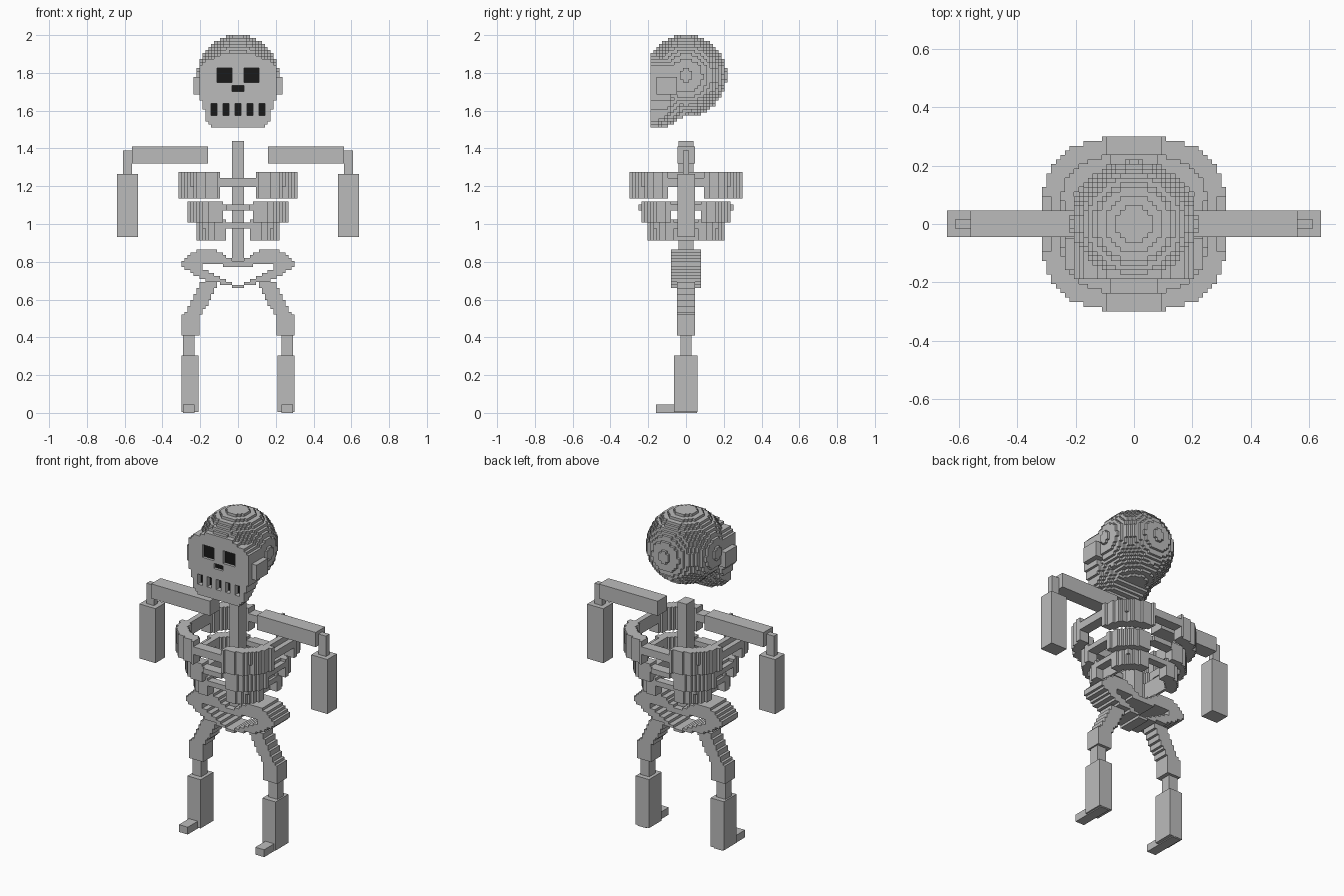
import bpy, bmesh, math
from mathutils import Vector

cube = bpy.data.objects.get("Cube")
if cube:
    bpy.data.objects.remove(cube, do_unlink=True)

V = 2 / 127  # edge of one small block


def material(name, value):
    m = bpy.data.materials.new(name)
    m.use_nodes = True
    colour = (value, value, value, 1)
    m.diffuse_color = colour
    m.node_tree.nodes["Principled BSDF"].inputs["Base Color"].default_value = colour
    return m


BONE = material("bone grey", 0.5)
DARK = material("socket black", 0.01)


def finish(name, bm):
    mesh = bpy.data.meshes.new(name)
    bm.to_mesh(mesh)
    bm.free()
    mesh.materials.append(BONE)
    mesh.materials.append(DARK)
    ob = bpy.data.objects.new(name, mesh)
    bpy.context.scene.collection.objects.link(ob)
    return ob


def box(name, x, y, z):
    """Box from three (low, high) ranges."""
    bm = bmesh.new()
    bmesh.ops.create_cube(bm, size=1)
    for v in bm.verts:
        for i, (lo, hi) in enumerate((x, y, z)):
            v.co[i] = lo if v.co[i] < 0 else hi
    return finish(name, bm)


def blocks(name, x, y, z, inside, paint=None):
    """Stepped solid: every block whose centre passes the test, outer faces only."""
    spans = [range(math.floor(lo / V), math.ceil(hi / V)) for lo, hi in (x, y, z)]
    cells = {(i, j, k) for i in spans[0] for j in spans[1] for k in spans[2]
             if inside((i + .5) * V, (j + .5) * V, (k + .5) * V)}
    bm = bmesh.new()
    corners = {}

    def vert(p):
        if p not in corners:
            corners[p] = bm.verts.new(Vector(p) * V)
        return corners[p]

    for c in cells:
        for axis in range(3):
            for side in (0, 1):
                n = list(c)
                n[axis] += 2 * side - 1
                if tuple(n) in cells:
                    continue
                a, b = (axis + 1) % 3, (axis + 2) % 3
                ring = []
                for da, db in ((0, 0), (1, 0), (1, 1), (0, 1)):
                    p = list(c)
                    p[axis] += side
                    p[a] += da
                    p[b] += db
                    ring.append(vert(tuple(p)))
                f = bm.faces.new(ring if side else ring[::-1])
                if paint and axis == 1 and not side:
                    m = f.calc_center_median()
                    f.material_index = int(paint(m.x, m.y, m.z))
    bmesh.ops.dissolve_limit(bm, angle_limit=0.01, verts=bm.verts, edges=bm.edges,
                             delimit={'MATERIAL'})
    return finish(name, bm)


def interp(points, t):
    """Piecewise linear value through (t, value) points."""
    for (t0, v0), (t1, v1) in zip(points, points[1:]):
        if t <= t1:
            return v0 + (v1 - v0) * max(0, (t - t0) / (t1 - t0))
    return points[-1][1]


# Skull: ball cranium, flat face, tapered jaw, cheek wings
FACE = -12 * V


def hole_depth(x, z):
    """Depth in blocks of the socket at this place on the face."""
    u, w = abs(x) / V, z / V
    if 2 < u < 7 and 111 < w < 116:
        return 1
    if u < 2 and 108 < w < 110:
        return 1
    if 100 < w < 104 and u < 9 and (u % 4 < 1 or u % 4 > 3):
        return 2
    return 0


def skull(x, y, z):
    if y < FACE + hole_depth(x, z) * V:
        return False
    u = abs(x)
    if x * x + y * y + (z - 1.785) ** 2 < 0.0465:
        return True
    if 1.68 < z < 1.78 and u < .236 and -.16 < y < -.04:
        return True
    if 1.66 < z < 1.91 - 1.6 * x * x:
        return u < .205 and y < -.08
    if z <= 1.66:
        half = interp([(1.51, .13), (1.53, .15), (1.56, .175), (1.66, .19)], z)
        back = interp([(1.51, -.11), (1.57, -.01), (1.66, .06)], z)
        return u < half and y < back - max(0, u - .1) * 1.5
    return False


def socket(x, y, z):
    return y > FACE + V / 2 and y < FACE + 3 * V and hole_depth(x, z) > 0


blocks("skull", (-.25, .25), (-.2, .23), (1.512, 2), skull, socket)

# Spine
box("spine", (-2 * V, 2 * V), (-.04, .04), (.78, 1.44))


# Ribs: three squarish hoops with deeper blocks at the diagonals
def rib(name, rx, ry, low, high):
    def inside(x, y, z):
        def radius(a, b):
            return abs(x / a) ** 3 + abs(y / b) ** 3
        if radius(rx, ry) > 1 or radius(rx - .06, ry - .06) < 1:
            return False
        u, w = abs(x) / rx, abs(y) / ry
        bottom, top = low + .055, high
        if .28 < u < .75 or .3 < w < .75:
            bottom = low
        if u < .28:
            top = high - .02
        if u > .9 and w < .3:
            top, bottom = high - .02, low + .06
        return bottom < z < top
    blocks(name, (-rx, rx), (-ry, ry), (low, high), inside)


rib("upper_rib", .315, .295, 1.14, 1.27)
rib("middle_rib", .27, .245, 1.01, 1.125)
rib("lower_rib", .225, .212, .92, 1.025)

# Pelvis: heart shaped hoop, extruded front to back
OUT_TOP = [(0, .80), (.05, .815), (.12, .87), (.19, .87), (.27, .83), (.295, .79)]
OUT_LOW = [(0, .66), (.05, .675), (.17, .70), (.25, .74), (.295, .78)]
IN_TOP = [(0, .765), (.06, .765), (.11, .795), (.17, .795), (.195, .775)]
IN_LOW = [(0, .675), (.04, .69), (.12, .73), (.195, .77)]


def pelvis(x, y, z):
    u = abs(x)
    hole = u < .19 and interp(IN_LOW, u) < z < interp(IN_TOP, u)
    return u < .295 and interp(OUT_LOW, u) < z < interp(OUT_TOP, u) and not hole


blocks("pelvis", (-.3, .3), (-5 * V, 5 * V), (.655, .875), pelvis)

# Limbs, both sides
THIGH_IN = [(.41, .21), (.48, .21), (.53, .19), (.58, .16), (.63, .13), (.69, .10)]
THIGH_OUT = [(.41, .30), (.50, .30), (.53, .28), (.60, .24), (.69, .195)]
for side, s in (("left", 1), ("right", -1)):
    def limb(part, lo, hi, y, z):
        box(side + "_" + part, sorted((s * lo, s * hi)), y, z)

    limb("upper_arm", .16, .56, (-.045, .047), (1.32, 1.41))
    limb("elbow", .56, .61, (-.017, .017), (1.265, 1.39))
    limb("forearm", .53, .64, (-.045, .047), (.93, 1.265))
    limb("knee", .23, .29, (-.03, .03), (.305, .41))
    limb("shin", .21, .30, (-.063, .06), (.006, .305))
    limb("foot", .23, .29, (-.16, .058), (0, .045))

    def thigh(x, y, z):
        return interp(THIGH_IN, z) < s * x < interp(THIGH_OUT, z)

    blocks(side + "_thigh", (-.31, .31), (-3 * V, 3 * V), (.41, .69), thigh)
